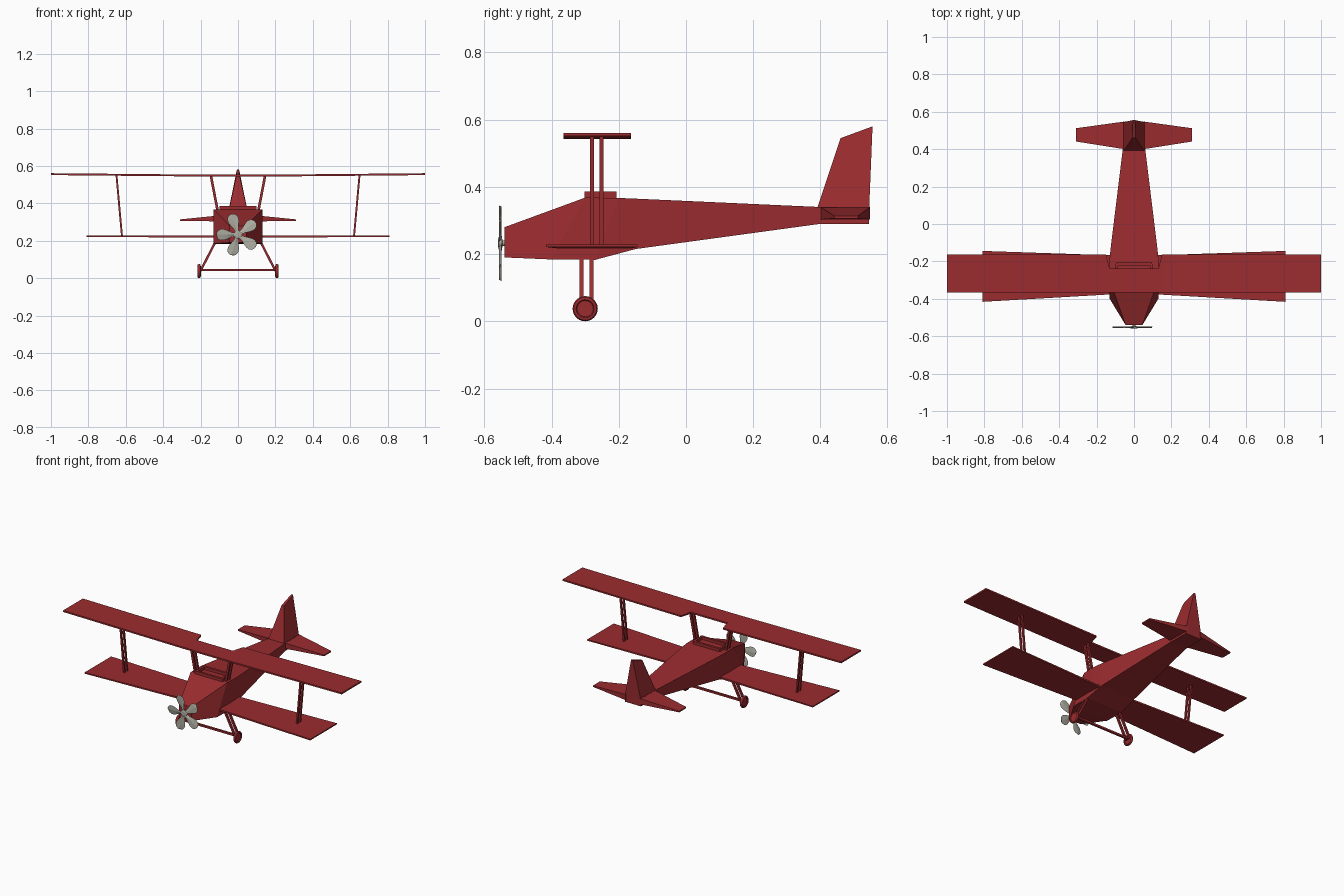
import bpy, bmesh, math
from mathutils import Vector, Matrix

if "Cube" in bpy.data.objects:
    bpy.data.objects.remove(bpy.data.objects["Cube"])


def material(name, rgb):
    m = bpy.data.materials.new(name)
    m.diffuse_color = (*rgb, 1)
    m.use_nodes = True
    m.node_tree.nodes["Principled BSDF"].inputs["Base Color"].default_value = m.diffuse_color
    return m


RED = material("dark_red", (0.33, 0.025, 0.029))
GREY = material("warm_grey", (0.42, 0.42, 0.36))


def make(name, bm, mat):
    bmesh.ops.recalc_face_normals(bm, faces=bm.faces[:])
    me = bpy.data.meshes.new(name)
    bm.to_mesh(me)
    bm.free()
    me.materials.append(mat)
    ob = bpy.data.objects.new(name, me)
    bpy.context.collection.objects.link(ob)
    return ob


def add_loft(bm, rings):
    """Skin a list of equal-length point rings and cap both ends."""
    vs = [[bm.verts.new(p) for p in r] for r in rings]
    n = len(rings[0])
    for a, b in zip(vs, vs[1:]):
        for i in range(n):
            bm.faces.new((a[i], a[(i + 1) % n], b[(i + 1) % n], b[i]))
    bm.faces.new(vs[0])
    bm.faces.new(vs[-1])


def loft(name, rings, mat=RED):
    bm = bmesh.new()
    add_loft(bm, rings)
    return make(name, bm, mat)


def mirror(ob):
    m = ob.modifiers.new("mirror", 'MIRROR')
    m.use_axis = (True, False, False)
    m.use_mirror_merge = False
    return ob


def rect_yz(x, y0, y1, z0, z1):
    return [(x, y0, z0), (x, y1, z0), (x, y1, z1), (x, y0, z1)]


def box(name, x0, x1, y0, y1, z0, z1, mat=RED):
    return loft(name, [rect_yz(x0, y0, y1, z0, z1), rect_yz(x1, y0, y1, z0, z1)], mat)


def strut(name, a, b, wx, wy):
    """Straight bar between two points with a level rectangular section."""
    ring = lambda p: [(p[0] + sx * wx, p[1] + sy * wy, p[2])
                      for sx, sy in ((-1, -1), (1, -1), (1, 1), (-1, 1))]
    return mirror(loft(name, [ring(a), ring(b)]))


# fuselage: half width, bottom (y, z), top (y, z)
sections = [
    (0.045, -0.54, 0.19, -0.54, 0.28),
    (0.13, -0.40, 0.184, -0.30, 0.368),
    (0.132, -0.27, 0.183, -0.20, 0.367),
    (0.125, -0.15, 0.215, -0.13, 0.364),
    (0.06, 0.40, 0.29, 0.40, 0.34),
    (0.058, 0.545, 0.29, 0.545, 0.34),
]
loft("fuselage", [[(-w, yb, zb), (w, yb, zb), (w, yt, zt), (-w, yt, zt)]
                  for w, yb, zb, yt, zt in sections])

# cockpit rim
box("cockpit_front_rim", -0.10, 0.10, -0.302, -0.288, 0.36, 0.386)
box("cockpit_rear_rim", -0.096, 0.096, -0.222, -0.207, 0.36, 0.386)
mirror(box("cockpit_side_rim", 0.085, 0.098, -0.290, -0.215, 0.36, 0.386))

# upper wing with a notch in the centre of the trailing edge
loft("upper_wing", [
    rect_yz(x, -0.365, yb, z, z + 0.01)
    for x, yb, z in ((-1, -0.163, 0.551), (-0.15, -0.163, 0.543), (-0.13, -0.238, 0.543),
                     (0.13, -0.238, 0.543), (0.15, -0.163, 0.543), (1, -0.163, 0.551))])

# lower wings widen towards the tips
mirror(loft("lower_wing", [rect_yz(0.10, -0.375, -0.168, 0.216, 0.227),
                           rect_yz(0.81, -0.416, -0.144, 0.221, 0.229)]))

# wing struts, in pairs
for tag, y in (("front", -0.280), ("rear", -0.252)):
    strut(tag + "_outer_strut", (0.62, y, 0.22), (0.65, y, 0.553), 0.005, 0.006)
    strut(tag + "_cabane_strut", (0.107, y, 0.35), (0.145, y, 0.548), 0.007, 0.006)

# tail
base = [(-0.056, 0.39, 0.335), (0.056, 0.39, 0.335), (0.056, 0.545, 0.335), (-0.056, 0.545, 0.335)]
tip = [(-0.009, 0.46, 0.545), (0.009, 0.46, 0.545), (0.006, 0.555, 0.58), (-0.006, 0.555, 0.58)]
loft("tail_fin", [base, tip])
mirror(loft("tailplane", [rect_yz(0.05, 0.40, 0.548, 0.303, 0.340),
                          rect_yz(0.31, 0.441, 0.512, 0.306, 0.314)]))

# landing gear
for tag, y in (("front", -0.311), ("rear", -0.281)):
    strut(tag + "_gear_leg", (0.120, y, 0.195), (0.202, y, 0.036), 0.007, 0.006)
box("axle", -0.208, 0.208, -0.303, -0.290, 0.037, 0.049)

# wheels turned around the axle: (radius, x) profile with recessed hub
profile = [(0.001, 0.203), (0.024, 0.203), (0.027, 0.199), (0.034, 0.200), (0.0375, 0.205),
           (0.0375, 0.211), (0.034, 0.216), (0.027, 0.217), (0.024, 0.213), (0.001, 0.213)]
N = 24
mirror(loft("wheel", [
    [(x, -0.30 + r * math.cos(i * math.tau / N), 0.0375 + r * math.sin(i * math.tau / N))
     for i in range(N)] for r, x in profile]))

# propeller: five spoon-shaped blades
centre = Vector((0, -0.553, 0.2325))
bm = bmesh.new()
for k in range(5):
    turn = Matrix.Rotation(math.radians(-(108 + 72 * k)), 3, 'Y')
    rings = []
    for r, w in ((0.012, 0.009), (0.035, 0.013), (0.055, 0.022), (0.075, 0.029),
                 (0.092, 0.030), (0.106, 0.023), (0.115, 0.009)):
        pts = ((r, -0.004, -w), (r, -0.003, 0), (r, 0.004, w), (r, 0.003, 0))
        rings.append([centre + turn @ Vector(p) for p in pts])
    add_loft(bm, rings)
make("propeller_blades", bm, GREY)

# propeller hub and shaft
loft("propeller_hub", [
    [(r * math.cos(i * math.tau / 16), y, 0.2325 + r * math.sin(i * math.tau / 16))
     for i in range(16)]
    for r, y in ((0.012, -0.559), (0.022, -0.556), (0.022, -0.548), (0.008, -0.546), (0.008, -0.53))],
    GREY)
